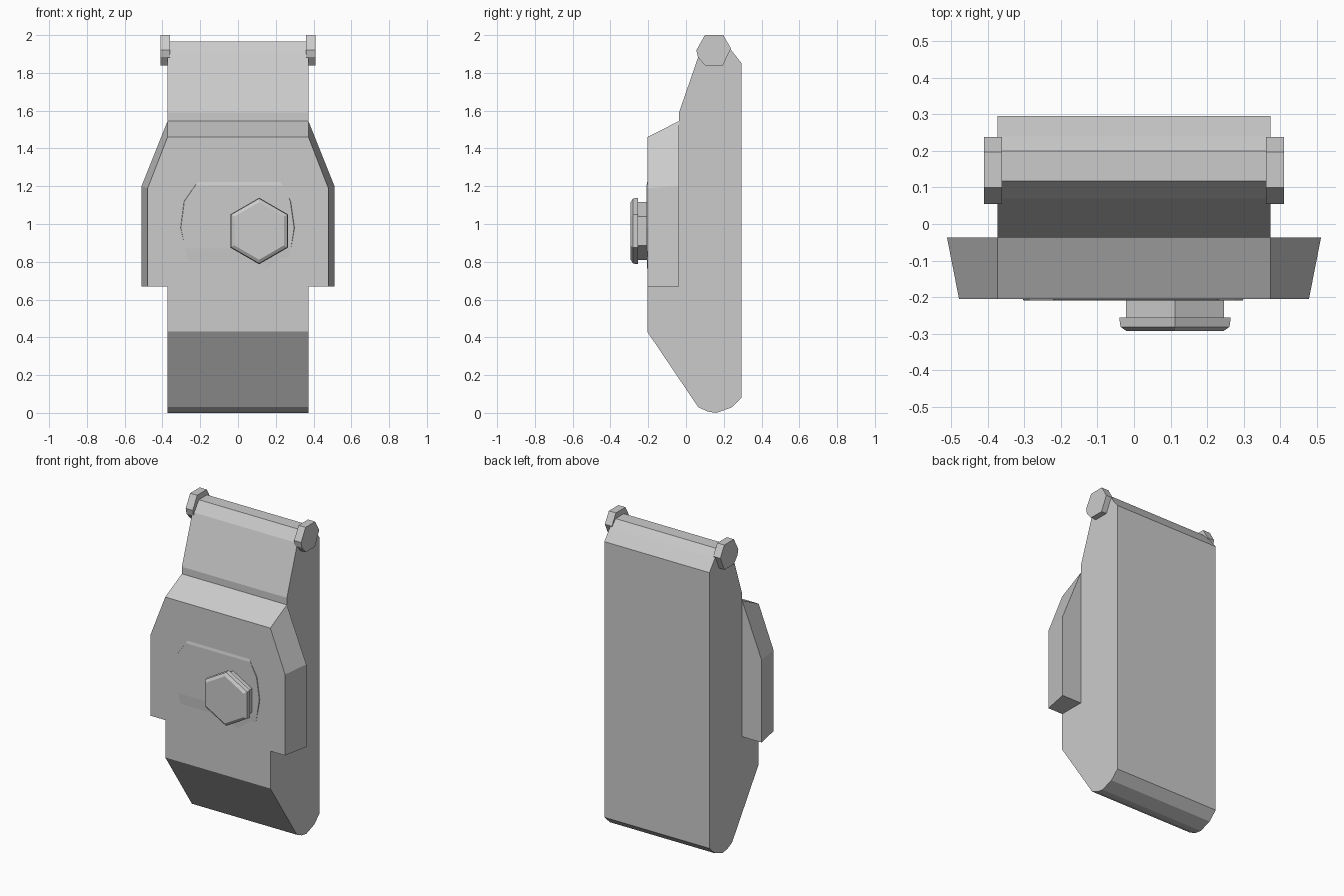
import bpy, bmesh, math

cube = bpy.data.objects.get("Cube")
if cube:
    bpy.data.objects.remove(cube, do_unlink=True)

grey = bpy.data.materials.new("light grey")
grey.use_nodes = True
grey.diffuse_color = (0.6, 0.6, 0.6, 1)
grey.node_tree.nodes["Principled BSDF"].inputs["Base Color"].default_value = (0.6, 0.6, 0.6, 1)


def loft(name, rings):
    """Join rings of matching points with side faces and cap both ends."""
    bm = bmesh.new()
    loops = [[bm.verts.new(p) for p in ring] for ring in rings]
    for a, b in zip(loops, loops[1:]):
        for i in range(len(a)):
            j = (i + 1) % len(a)
            bm.faces.new((a[i], a[j], b[j], b[i]))
    bm.faces.new(loops[0][::-1])
    bm.faces.new(loops[-1])
    bmesh.ops.recalc_face_normals(bm, faces=bm.faces)
    mesh = bpy.data.meshes.new(name)
    bm.to_mesh(mesh)
    bm.free()
    mesh.materials.append(grey)
    obj = bpy.data.objects.new(name, mesh)
    bpy.context.collection.objects.link(obj)
    return obj


def extrude_x(name, profile, x0, x1):
    return loft(name, [[(x, y, z) for y, z in profile] for x in (x0, x1)])


# Main body: side profile (y, z) run across the width
HALF = 0.373
body = [(-0.205, 0.43), (0.065, 0.03), (0.115, 0.007), (0.16, 0), (0.24, 0.028),
        (0.295, 0.08), (0.295, 1.85), (0.24, 1.92), (0.2, 1.965), (0.117, 1.965),
        (0.07, 1.9), (-0.037, 1.59), (-0.037, 1.545), (-0.205, 1.46)]
extrude_x("body", body, -HALF, HALF)

# Side wings and end caps of the top rod, mirrored
cap = [(0.1, 2), (0.055, 1.92), (0.063, 1.883), (0.1, 1.84), (0.195, 1.84),
       (0.238, 1.93), (0.197, 2)]
for side, s in (("left", 1), ("right", -1)):
    inner = s * HALF
    front = [(inner, 1.46), (s * 0.478, 1.19), (s * 0.478, 0.67), (inner, 0.67)]
    back = [(inner, 1.545), (s * 0.511, 1.2), (s * 0.511, 0.67), (inner, 0.67)]
    loft(side + "_wing", [[(x, -0.205, z) for x, z in front],
                          [(x, -0.037, z) for x, z in back]])
    extrude_x(side + "_rod_cap", cap, s * 0.36, s * 0.41)

# Low raised pad behind the bolt
outer = [(-0.21, 1.23), (0.22, 1.23), (0.28, 1.12), (0.3, 0.98), (0.265, 0.8),
         (0.15, 0.705), (0.05, 0.77), (-0.255, 0.77), (-0.305, 0.98), (-0.287, 1.12)]
raised = [(-0.225, 1.205), (0.235, 1.205), (0.277, 1.12), (0.297, 0.98), (0.28, 0.87),
          (0.15, 0.87), (0.05, 0.87), (-0.28, 0.87), (-0.302, 0.98), (-0.284, 1.12)]
loft("pad", [[(x, -0.203, z) for x, z in outer], [(x, -0.209, z) for x, z in raised]])


# Hexagonal bolt with a chamfered head
def hexagon(radius, y):
    return [(0.112 + radius * math.sin(i * math.pi / 3), y,
             0.963 + radius * math.cos(i * math.pi / 3)) for i in range(6)]


loft("bolt", [hexagon(r, y) for r, y in
              ((0.154, -0.2), (0.154, -0.255), (0.176, -0.255), (0.172, -0.281), (0.152, -0.293))])
